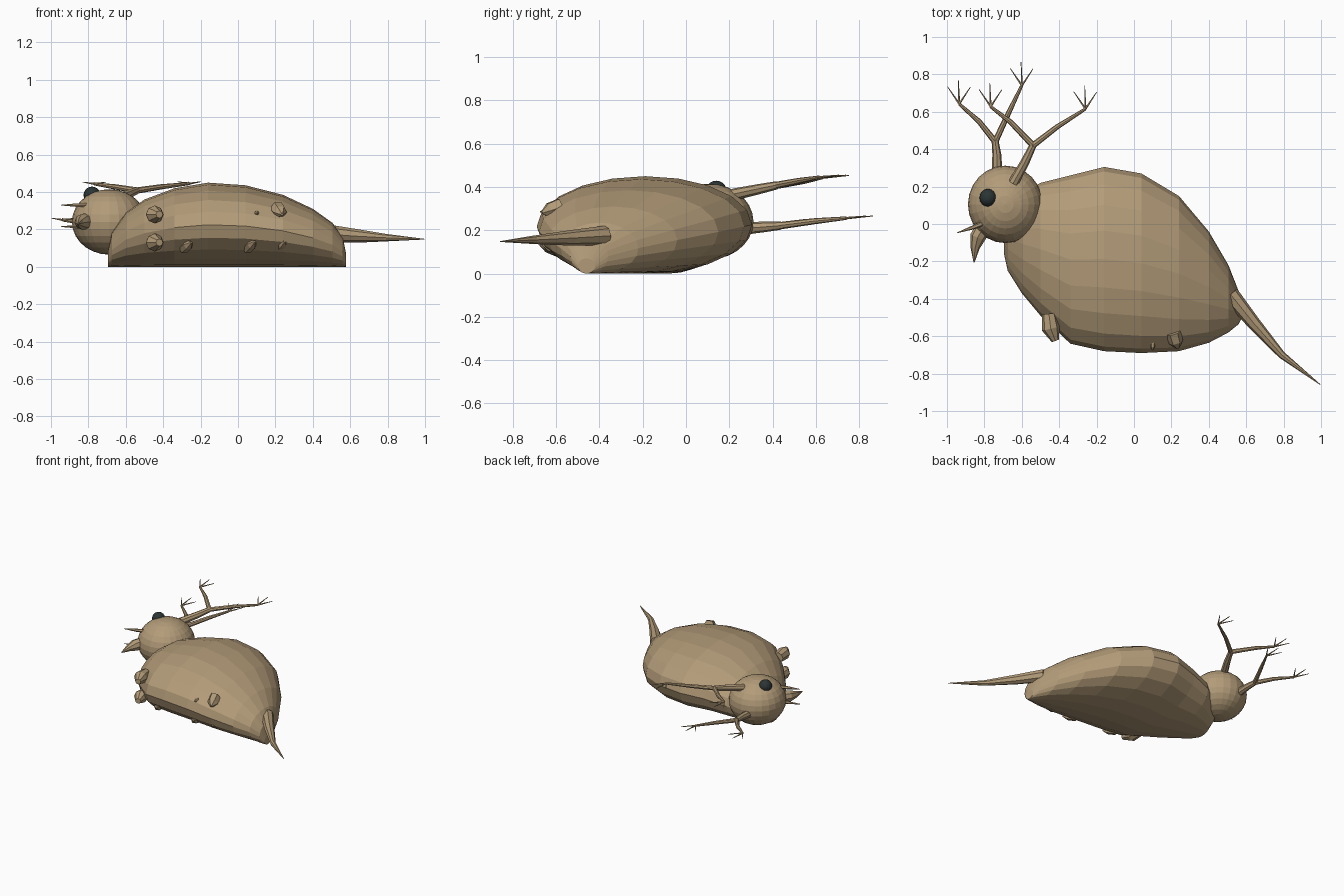
import bpy, bmesh, math
from mathutils import Vector

if "Cube" in bpy.data.objects:
    bpy.data.objects.remove(bpy.data.objects["Cube"])


def material(name, rgb):
    m = bpy.data.materials.new(name)
    m.diffuse_color = (*rgb, 1)
    m.use_nodes = True
    m.node_tree.nodes["Principled BSDF"].inputs["Base Color"].default_value = m.diffuse_color
    return m


TAN = material("shell tan", (0.45, 0.33, 0.19))
DARK = material("eye dark slate", (0.025, 0.035, 0.035))


def loft(bm, rings):
    """Skin closed rings of equal point count and cap both ends."""
    vs = [[bm.verts.new(p) for p in r] for r in rings]
    n = len(vs[0])
    for a, b in zip(vs, vs[1:]):
        for i in range(n):
            j = (i + 1) % n
            bm.faces.new((a[i], a[j], b[j], b[i]))
    bm.faces.new(vs[0][::-1])
    bm.faces.new(vs[-1])


def tube(bm, points, radii, sides=8):
    """Tapered limb along a path."""
    pts = [Vector(p) for p in points]
    rings = []
    for i, p in enumerate(pts):
        d = (pts[min(i + 1, len(pts) - 1)] - pts[max(i - 1, 0)]).normalized()
        u = d.cross(Vector((0, 0, 1))).normalized()
        w = u.cross(d)
        rings.append([p + radii[i] * (math.cos(t) * u + math.sin(t) * w)
                      for t in (2 * math.pi * k / sides for k in range(sides))])
    loft(bm, rings)


def finish(name, bm, mat):
    bmesh.ops.recalc_face_normals(bm, faces=bm.faces)
    me = bpy.data.meshes.new(name)
    bm.to_mesh(me)
    bm.free()
    me.materials.append(mat)
    ob = bpy.data.objects.new(name, me)
    bpy.context.collection.objects.link(ob)
    return ob


def limb(name, points, radii, sides=8):
    bm = bmesh.new()
    tube(bm, points, radii, sides)
    return finish(name, bm, TAN)


def ball(name, centre, size, mat, seg, rings):
    bm = bmesh.new()
    bmesh.ops.create_uvsphere(bm, u_segments=seg, v_segments=rings, radius=1)
    for v in bm.verts:
        v.co = Vector(c + s * k for c, s, k in zip(centre, size, v.co))
    return finish(name, bm, mat)


# body: elliptical sections (x, front y, back y, height) resting on z = 0
sections = [
    (-0.695, -0.16, 0.0, 0.09), (-0.675, -0.25, 0.09, 0.18),
    (-0.60, -0.37, 0.16, 0.29), (-0.50, -0.49, 0.22, 0.36),
    (-0.34, -0.64, 0.26, 0.42), (-0.16, -0.68, 0.305, 0.45),
    (0.04, -0.69, 0.27, 0.436), (0.24, -0.68, 0.15, 0.385),
    (0.40, -0.635, -0.04, 0.31), (0.505, -0.58, -0.22, 0.235),
    (0.56, -0.535, -0.36, 0.16), (0.578, -0.50, -0.42, 0.07)]
SIDES = 20
bm = bmesh.new()
loft(bm, [[(x, (f + b) / 2 + (b - f) / 2 * math.cos(t), h / 2 * (1 + math.sin(t)))
           for t in (2 * math.pi * k / SIDES for k in range(SIDES))]
          for x, f, b, h in sections])
finish("body_shell", bm, TAN)

# head and eye
ball("head", (-0.688, 0.105, 0.24), (0.2, 0.207, 0.175), TAN, 24, 14)
ball("eye", (-0.78, 0.14, 0.383), (0.046, 0.048, 0.046), DARK, 16, 10)

# beak and face spines
limb("beak", [(-0.79, 0.01, 0.245), (-0.835, -0.07, 0.24), (-0.85, -0.13, 0.235),
              (-0.855, -0.205, 0.23)], [0.045, 0.042, 0.024, 0.003])
for i, z in enumerate((0.215, 0.33)):
    limb(f"face_spine_{i}", [(-0.79, 0.01, z), (-0.86, -0.018, z), (-0.945, -0.047, z)],
         [0.014, 0.011, 0.002], 6)

# tail spine
limb("tail_spine", [(0.515, -0.375, 0.175), (0.64, -0.53, 0.165),
                    (0.79, -0.70, 0.156), (0.995, -0.858, 0.148)],
     [0.046, 0.036, 0.02, 0.002])


# branched antennae: a stem, two branches, three bristles on each
def antenna(name, root, fork, branches):
    bm = bmesh.new()
    mid = Vector(root).lerp(Vector(fork), 0.55)
    mid.x += 0.004
    tube(bm, [root, mid, fork], [0.028, 0.024, 0.019])
    for elbow, end in branches:
        tube(bm, [fork, elbow, end], [0.017, 0.014, 0.008])
        for dx, dy in ((-0.062, 0.092), (-0.004, 0.125), (0.06, 0.09)):
            tip = Vector(end) + Vector((dx, dy, 0.01))
            tube(bm, [end, tip], [0.006, 0.002], 5)
    finish(name, bm, TAN)


antenna("upper_antenna", (-0.645, 0.22, 0.365), (-0.54, 0.42, 0.408),
        [((-0.66, 0.545, 0.428), (-0.767, 0.628, 0.443)),
         ((-0.41, 0.52, 0.428), (-0.26, 0.615, 0.445))])
antenna("lower_antenna", (-0.732, 0.29, 0.21), (-0.742, 0.44, 0.222),
        [((-0.83, 0.55, 0.238), (-0.935, 0.642, 0.25)),
         ((-0.67, 0.595, 0.242), (-0.60, 0.74, 0.256))])

# stubby legs poking through the front of the shell
for i, z in enumerate((0.28, 0.13)):
    limb(f"stub_leg_{i}", [(-0.455, -0.48, z), (-0.445, -0.56, z), (-0.42, -0.625, z)],
         [0.038, 0.048, 0.02], 8)
nubs = [((0.21, -0.58, 0.31), (0.235, -0.665, 0.28), 0.042),
        ((0.22, -0.58, 0.11), (0.25, -0.665, 0.135), 0.03),
        ((0.05, -0.58, 0.10), (0.09, -0.675, 0.135), 0.03),
        ((-0.29, -0.55, 0.10), (-0.25, -0.64, 0.13), 0.03),
        ((0.10, -0.63, 0.29), (0.10, -0.675, 0.285), 0.013)]
for i, (a, b, r) in enumerate(nubs):
    limb(f"leg_nub_{i}", [a, Vector(a).lerp(Vector(b), 0.6), b], [r, r * 0.9, r * 0.2], 6)
